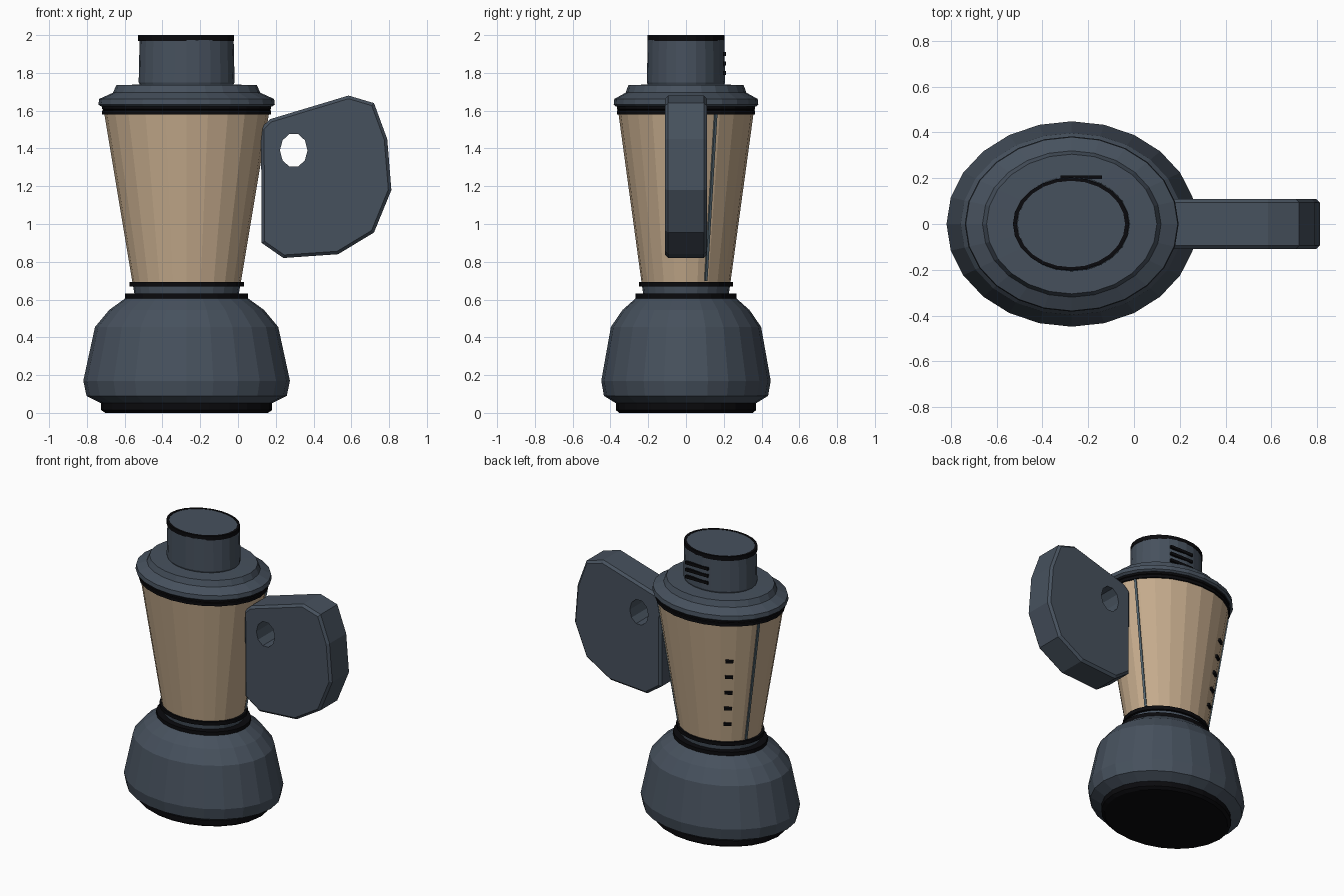
import bpy, bmesh, math
from mathutils import Vector, Matrix

if "Cube" in bpy.data.objects:
    bpy.data.objects.remove(bpy.data.objects["Cube"])

CX = -0.272      # axis of the blender body
RATIO = 0.82     # depth / width of the oval sections
SEG = 24


def material(name, rgb):
    m = bpy.data.materials.new(name)
    m.diffuse_color = (*rgb, 1)
    m.use_nodes = True
    m.node_tree.nodes["Principled BSDF"].inputs["Base Color"].default_value = m.diffuse_color
    return m


slate = material("slate grey", (0.062, 0.082, 0.110))
black = material("black rubber", (0.003, 0.003, 0.004))
tan = material("tan jar", (0.56, 0.41, 0.265))
seam = material("seam blue grey", (0.09, 0.135, 0.165))


def finish(name, bm, mat):
    bmesh.ops.recalc_face_normals(bm, faces=bm.faces)
    me = bpy.data.meshes.new(name)
    bm.to_mesh(me)
    bm.free()
    me.materials.append(mat)
    ob = bpy.data.objects.new(name, me)
    bpy.context.collection.objects.link(ob)
    return ob


def lathe(name, profile, mat, ratio=RATIO):
    """Closed oval solid from (half width, z) points."""
    bm = bmesh.new()
    rings = []
    for r, z in profile:
        rings.append([bm.verts.new((CX + r * math.cos(a), ratio * r * math.sin(a), z))
                      for a in (2 * math.pi * i / SEG for i in range(SEG))])
    for lo, hi in zip(rings, rings[1:]):
        for i in range(SEG):
            j = (i + 1) % SEG
            bm.faces.new((lo[i], lo[j], hi[j], hi[i]))
    bm.faces.new(rings[0])
    bm.faces.new(rings[-1])
    return finish(name, bm, mat)


def box(name, size, matrix, mat):
    bm = bmesh.new()
    bmesh.ops.create_cube(bm, size=1, matrix=matrix @ Matrix.Diagonal((*size, 1)))
    return finish(name, bm, mat)


# motor base
lathe("rubber_foot", [(0.43, 0), (0.453, 0.015), (0.453, 0.055)], black)
lathe("motor_base", [(0.45, 0.05), (0.53, 0.09), (0.547, 0.17), (0.485, 0.455),
                     (0.41, 0.545), (0.32, 0.61)], slate)
lathe("base_ring", [(0.325, 0.605), (0.325, 0.632)], black)
lathe("neck", [(0.275, 0.62), (0.285, 0.68)], slate)
lathe("jar_lower_ring", [(0.303, 0.668), (0.303, 0.694)], black)

# jar
R0, Z0, R1, Z1 = 0.287, 0.69, 0.437, 1.59
lathe("jar", [(R0, Z0), (R1, Z1)], tan)
lathe("jar_rim_ring", [(0.447, 1.58), (0.447, 1.6), (0.44, 1.604), (0.447, 1.608),
                       (0.447, 1.63)], black)

# stepped lid and cap
lathe("lid", [(0.452, 1.622), (0.467, 1.632), (0.463, 1.662), (0.39, 1.695),
              (0.372, 1.735), (0.26, 1.738)], slate)
lathe("cap", [(0.245, 1.73), (0.254, 1.75), (0.249, 1.975), (0.238, 1.975), (0.238, 1.998)],
      slate, 0.815)
bm = bmesh.new()
loops = [[bm.verts.new((CX - 0.003 + r * math.cos(a), 0.8 * r * math.sin(a), z))
          for a in (2 * math.pi * i / SEG for i in range(SEG))]
         for r, z in ((0.254, 1.97), (0.254, 2.0), (0.236, 2.0), (0.236, 1.97))]
for k in range(4):
    for i in range(SEG):
        j = (i + 1) % SEG
        bm.faces.new((loops[k][i], loops[k][j], loops[k - 3][j], loops[k - 3][i]))
finish("cap_ring", bm, black)

# vent slats on the back of the cap
for n, z in enumerate((1.80, 1.85, 1.90)):
    box(f"vent_slat_{n}", (0.18, 0.016, 0.02), Matrix.Translation((-0.23, 0.204, z)), black)


def jar_point(deg, z):
    a = math.radians(deg)
    r = R0 + (R1 - R0) * (z - Z0) / (Z1 - Z0)
    return Vector((CX + r * math.cos(a), RATIO * r * math.sin(a), z))


def jar_frame(deg, za, zb):
    """Frame on the jar wall: x around, y outward, z up the slope."""
    p, q = jar_point(deg, za), jar_point(deg, zb)
    up = (q - p).normalized()
    around = jar_point(deg + 1, za) - jar_point(deg - 1, za)
    around = (around - up * around.dot(up)).normalized()
    out = around.cross(up)
    m = Matrix((around, out, up)).transposed().to_4x4()
    return Matrix.Translation((p + q) / 2) @ m, (q - p).length


# vertical seams and level marks on the jar
for n, deg in enumerate((26, 157)):
    m, length = jar_frame(deg, 0.70, 1.58)
    box(f"jar_seam_{n}", (0.014, 0.016, length), m, seam)
for n in range(5):
    z = 0.83 + 0.12 * n
    m, _ = jar_frame(129, z - 0.01, z + 0.01)
    box(f"level_mark_{n}", (0.05, 0.022, 0.02), m, black)

# handle slab with chamfered rim and an oval through hole
outline = [(0.125, 0.90), (0.24, 0.82), (0.53, 0.84), (0.72, 0.955), (0.812, 1.18),
           (0.79, 1.45), (0.72, 1.64), (0.585, 1.68), (0.17, 1.555), (0.122, 1.51)]
bm = bmesh.new()
sides = [[bm.verts.new((x, y, z)) for x, z in outline] for y in (-0.11, 0.11)]
caps = [bm.faces.new(s) for s in sides]
for i in range(len(outline)):
    j = (i + 1) % len(outline)
    bm.faces.new((sides[0][i], sides[0][j], sides[1][j], sides[1][i]))
bmesh.ops.recalc_face_normals(bm, faces=bm.faces)
bmesh.ops.bevel(bm, geom=[e for f in caps for e in f.edges], offset=0.016,
                segments=1, affect='EDGES')
handle = finish("handle", bm, slate)

bm = bmesh.new()
bmesh.ops.create_cone(bm, cap_ends=True, segments=10, radius1=1, radius2=1, depth=1,
                      matrix=Matrix.Translation((0.295, 0, 1.39))
                      @ Matrix.Diagonal((0.073, 1, 0.091, 1))
                      @ Matrix.Rotation(math.pi / 2, 4, 'X') @ Matrix.Rotation(math.pi / 10, 4, 'Z'))
cutter = finish("handle_hole_cutter", bm, slate)
cutter.hide_render = True
cutter.hide_viewport = False
cutter.display_type = 'WIRE'
hole = handle.modifiers.new("hole", 'BOOLEAN')
hole.operation = 'DIFFERENCE'
hole.solver = 'EXACT'
hole.object = cutter
